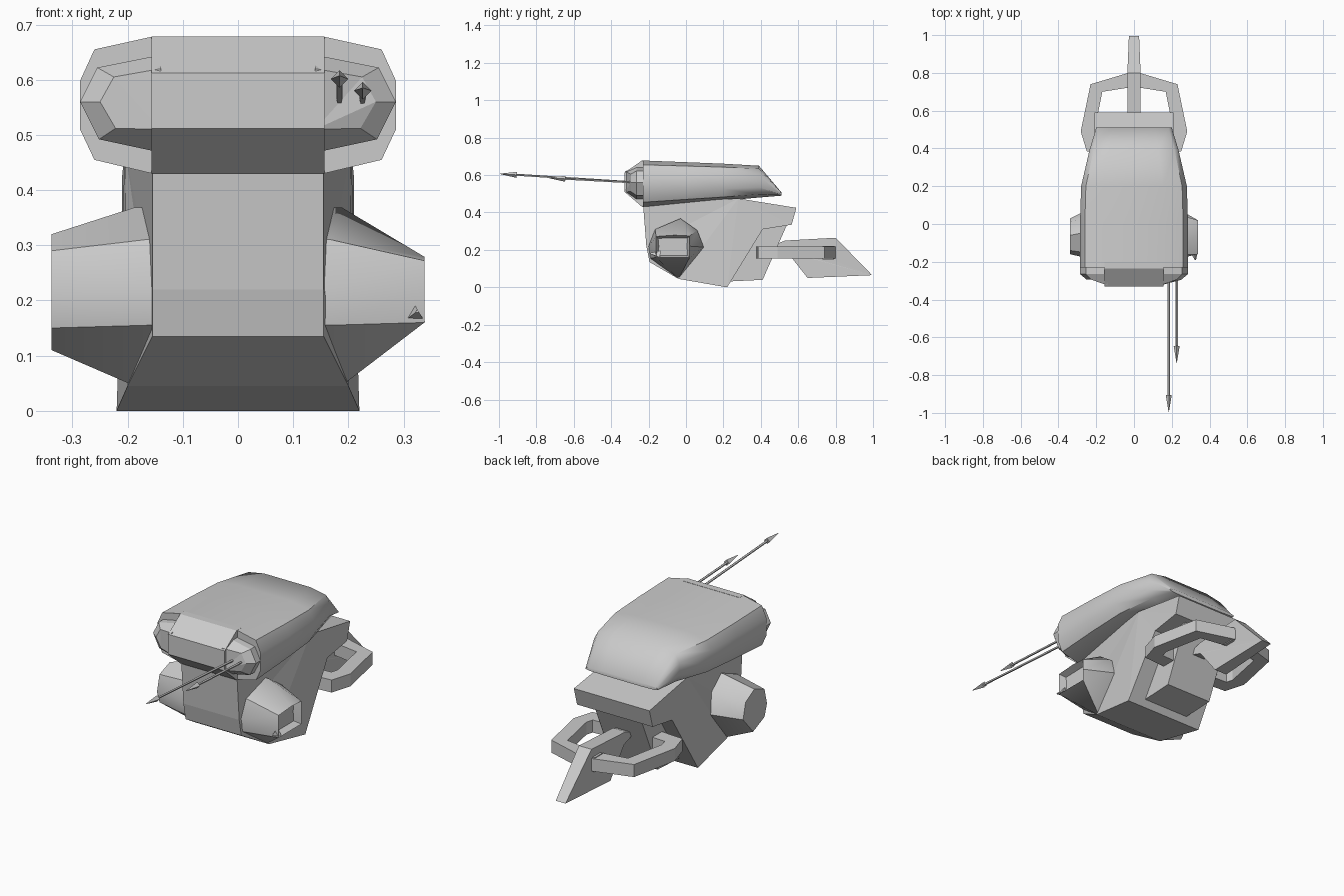
import bpy, bmesh, math
from mathutils import Vector

if "Cube" in bpy.data.objects:
    bpy.data.objects.remove(bpy.data.objects["Cube"])

grey = bpy.data.materials.new("plain_grey")
grey.diffuse_color = (0.6, 0.6, 0.6, 1)
grey.use_nodes = True
grey.node_tree.nodes["Principled BSDF"].inputs["Base Color"].default_value = grey.diffuse_color


def finish(name, bm, smooth=None):
    """Turn a bmesh into a named object with the grey material."""
    bmesh.ops.recalc_face_normals(bm, faces=bm.faces)
    me = bpy.data.meshes.new(name)
    bm.to_mesh(me)
    bm.free()
    ob = bpy.data.objects.new(name, me)
    bpy.context.collection.objects.link(ob)
    me.materials.append(grey)
    if smooth:
        bpy.ops.object.select_all(action='DESELECT')
        bpy.context.view_layer.objects.active = ob
        ob.select_set(True)
        bpy.ops.object.shade_smooth_by_angle(angle=math.radians(smooth))
    return ob


def loft(name, sections, smooth=None, recess=None):
    """Skin equal-length closed sections and cap both ends."""
    bm = bmesh.new()
    rings = [[bm.verts.new(p) for p in s] for s in sections]
    n = len(rings[0])
    for a, b in zip(rings, rings[1:]):
        for i in range(n):
            j = (i + 1) % n
            bm.faces.new((a[i], a[j], b[j], b[i]))
    first = bm.faces.new(rings[0])
    last = bm.faces.new(rings[-1])
    if recess:
        bmesh.ops.recalc_face_normals(bm, faces=bm.faces)
        bmesh.ops.inset_individual(bm, faces=[last], thickness=recess[0], depth=0)
        bmesh.ops.translate(bm, verts=last.verts, vec=recess[1])
    bmesh.ops.triangulate(bm, faces=[f for f in bm.faces if len(f.verts) > 4])
    return finish(name, bm, smooth)


def side_profile(name, pts):
    """Symmetric solid from (y, z, half width) points."""
    return loft(name, [[(-w, y, z) for y, z, w in pts],
                       [(w, y, z) for y, z, w in pts]])


# Main body with overhanging rear ledge
side_profile("body", [
    (-0.23, 0.45, 0.155), (-0.212, 0.22, 0.155), (-0.195, 0.135, 0.155),
    (-0.04, 0.045, 0.20), (0.22, 0.0, 0.22), (0.41, 0.31, 0.21),
    (0.565, 0.335, 0.21), (0.59, 0.425, 0.21), (0.28, 0.475, 0.205)])

# Box under the ledge
side_profile("rear_box", [
    (0.20, 0.03, 0.13), (0.41, 0.04, 0.13), (0.48, 0.20, 0.13),
    (0.54, 0.335, 0.13), (0.38, 0.31, 0.13)])

# Tail fin
side_profile("tail_fin", [
    (0.45, 0.22, 0.035), (0.53, 0.25, 0.035), (0.80, 0.265, 0.035),
    (0.995, 0.065, 0.027), (0.65, 0.05, 0.035), (0.54, 0.19, 0.035)])

# Collar where the bars meet the fin
side_profile("fin_collar", [
    (0.73, 0.15, 0.046), (0.79, 0.15, 0.046), (0.79, 0.222, 0.046), (0.73, 0.222, 0.046)])

# Bent bars on both sides of the fin
outer = [(0.10, 0.375), (0.25, 0.385), (0.282, 0.49), (0.23, 0.74), (0.03, 0.80)]
inner = [(0.10, 0.45), (0.20, 0.455), (0.21, 0.49), (0.168, 0.70), (0.03, 0.722)]
for side, label in ((-1, "left"), (1, "right")):
    loft(label + "_bar", [
        [(side * a[0], a[1], 0.155), (side * b[0], b[1], 0.155),
         (side * b[0], b[1], 0.218), (side * a[0], a[1], 0.218)]
        for a, b in zip(outer, inner)])

# Smooth upper shell: octagonal sections tapering to the rear
half = [(0.545, 1.0), (0.91, 0.907), (1.0, 0.68), (1.0, 0.32), (0.91, 0.10), (0.545, 0.0)]
sections = []
for y, w, z0, z1 in [(-0.23, 0.286, 0.43, 0.678), (0.0, 0.286, 0.448, 0.669),
                     (0.2, 0.28, 0.463, 0.661), (0.39, 0.236, 0.48, 0.65),
                     (0.51, 0.20, 0.49, 0.508)]:
    right = [(w * u, y, z0 + (z1 - z0) * v) for u, v in half]
    sections.append(right + [(-x, yy, z) for x, yy, z in reversed(right)])
loft("upper_shell", sections, smooth=45)

# Faceted visor between the eyes
side_profile("visor", [
    (-0.20, 0.678, 0.157), (-0.235, 0.678, 0.157), (-0.33, 0.612, 0.157),
    (-0.33, 0.512, 0.157), (-0.235, 0.43, 0.157), (-0.20, 0.43, 0.157)])

# Faceted eyes
rim = [(0.14, 0.645), (0.255, 0.622), (0.286, 0.56), (0.252, 0.492), (0.14, 0.468)]
lens = [(0.14, 0.62), (0.225, 0.605), (0.25, 0.56), (0.222, 0.512), (0.14, 0.51)]
for side, label in ((-1, "left"), (1, "right")):
    loft(label + "_eye", [
        [(side * x, -0.22, z) for x, z in rim],
        [(side * x, -0.265, z) for x, z in rim],
        [(side * x, -0.295 if x > 0.2 else -0.325, z) for x, z in lens]])

# Tapered side pods, the right one ending in a recessed square
root = [(-0.03, 0.368), (0.06, 0.305), (0.095, 0.215), (-0.04, 0.045),
        (-0.19, 0.155), (-0.2, 0.22), (-0.165, 0.31)]
left_cap = [(-0.06, 0.32), (0.01, 0.28), (0.03, 0.20), (-0.05, 0.11),
            (-0.14, 0.15), (-0.16, 0.21), (-0.14, 0.29)]
right_cap = [(-0.06, 0.279), (0.02, 0.275), (0.02, 0.22), (0.02, 0.16),
             (-0.16, 0.16), (-0.16, 0.22), (-0.16, 0.272)]
for side, label, cap in ((-1, "left", left_cap), (1, "right", right_cap)):
    loft(label + "_pod", [
        [(side * 0.12, y, z) for y, z in root],
        [(side * (0.165 + 0.15 * (y + 0.19)), y, z) for y, z in root],
        [(side * 0.338, y, z) for y, z in cap]],
        smooth=40, recess=((0.015, (-0.035, 0, 0)) if side > 0 else None))


def stick(name, start, end, r1, r2, sides):
    """Tapered rod between two points."""
    bm = bmesh.new()
    d = Vector(end) - Vector(start)
    bmesh.ops.create_cone(bm, cap_ends=True, segments=sides, radius1=r1,
                          radius2=r2, depth=d.length)
    bm.transform(d.to_track_quat('Z', 'Y').to_matrix().to_4x4())
    bmesh.ops.translate(bm, verts=bm.verts, vec=(Vector(start) + Vector(end)) / 2)
    return finish(name, bm)


# Small spike on the right pod
stick("pod_spike", (0.318, -0.14, 0.172), (0.325, -0.19, 0.18), 0.025, 0.004, 3)

# Two long darts with arrow heads
for label, x, base_z, tip_y, tip_z in (("long", 0.184, 0.56, -0.995, 0.607),
                                       ("short", 0.226, 0.56, -0.735, 0.585)):
    base, tip = Vector((x, -0.27, base_z)), Vector((x, tip_y, tip_z))
    neck = tip + (base - tip).normalized() * 0.09
    stick(label + "_dart_shaft", base, neck, 0.006, 0.006, 5)
    stick(label + "_dart_head", neck, tip, 0.016, 0.001, 4)
